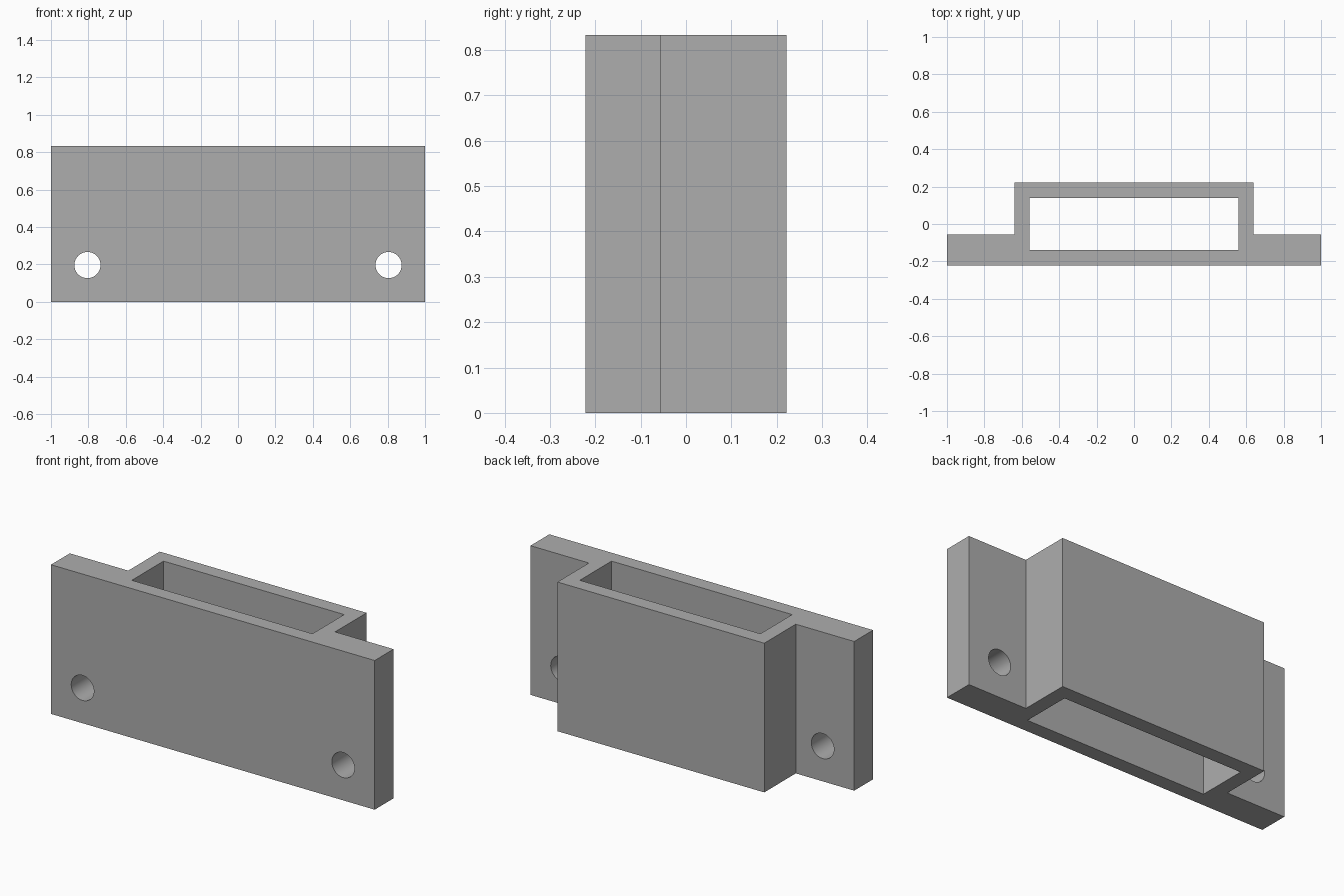
import bpy, bmesh, math

cube = bpy.data.objects.get("Cube")
if cube:
    bpy.data.objects.remove(cube, do_unlink=True)

HEIGHT = 0.833
FRONT, FLANGE_BACK, BACK = -0.222, -0.056, 0.222
SLEEVE, INNER_X, INNER_Y = 0.639, 0.558, 0.14

grey = bpy.data.materials.new("mid_grey")
grey.use_nodes = True
colour = (0.42, 0.42, 0.42, 1)
grey.diffuse_color = colour
grey.node_tree.nodes["Principled BSDF"].inputs["Base Color"].default_value = colour


def extrude_profile(name, loops, height):
    """Fill closed 2D loops (outline plus openings) and extrude them upward."""
    bm = bmesh.new()
    edges = []
    for loop in loops:
        verts = [bm.verts.new((x, y, 0)) for x, y in loop]
        edges += [bm.edges.new((v, verts[i - 1])) for i, v in enumerate(verts)]
    bmesh.ops.triangle_fill(bm, edges=edges, use_beauty=True)
    region = bmesh.ops.extrude_face_region(bm, geom=bm.faces[:], use_keep_orig=True)
    top = [v for v in region["geom"] if isinstance(v, bmesh.types.BMVert)]
    bmesh.ops.translate(bm, verts=top, vec=(0, 0, height))
    bmesh.ops.recalc_face_normals(bm, faces=bm.faces[:])
    mesh = bpy.data.meshes.new(name)
    bm.to_mesh(mesh)
    bm.free()
    mesh.materials.append(grey)
    obj = bpy.data.objects.new(name, mesh)
    bpy.context.collection.objects.link(obj)
    return obj


# Bracket: wide flange plate with a hollow sleeve behind it
right_half = [(1, FRONT), (1, FLANGE_BACK), (SLEEVE, FLANGE_BACK), (SLEEVE, BACK)]
outline = right_half + [(-x, y) for x, y in reversed(right_half)]
opening = [(sx * INNER_X, sy * INNER_Y) for sx, sy in ((-1, -1), (1, -1), (1, 1), (-1, 1))]
bracket = extrude_profile("mounting_bracket", [outline, opening], HEIGHT)

# Screw holes through both flanges
bpy.context.view_layer.objects.active = bracket
for side in (-1, 1):
    bpy.ops.mesh.primitive_cylinder_add(
        vertices=48, radius=0.07, depth=0.4,
        location=(side * 0.805, (FRONT + FLANGE_BACK) / 2, 0.197),
        rotation=(math.pi / 2, 0, 0))
    cutter = bpy.context.object
    cutter.name = "screw_hole_cutter"
    cutter.hide_render = True
    cutter.data.materials.append(grey)
    cut = bracket.modifiers.new("screw_hole", 'BOOLEAN')
    cut.operation = 'DIFFERENCE'
    cut.solver = 'EXACT'
    cut.object = cutter
    bpy.context.view_layer.objects.active = bracket
    bpy.ops.object.modifier_apply(modifier=cut.name)
    bpy.data.objects.remove(cutter, do_unlink=True)

# Smooth hole walls, crisp edges
bpy.ops.object.select_all(action='DESELECT')
bracket.select_set(True)
bpy.ops.object.shade_smooth_by_angle(angle=math.radians(30))
